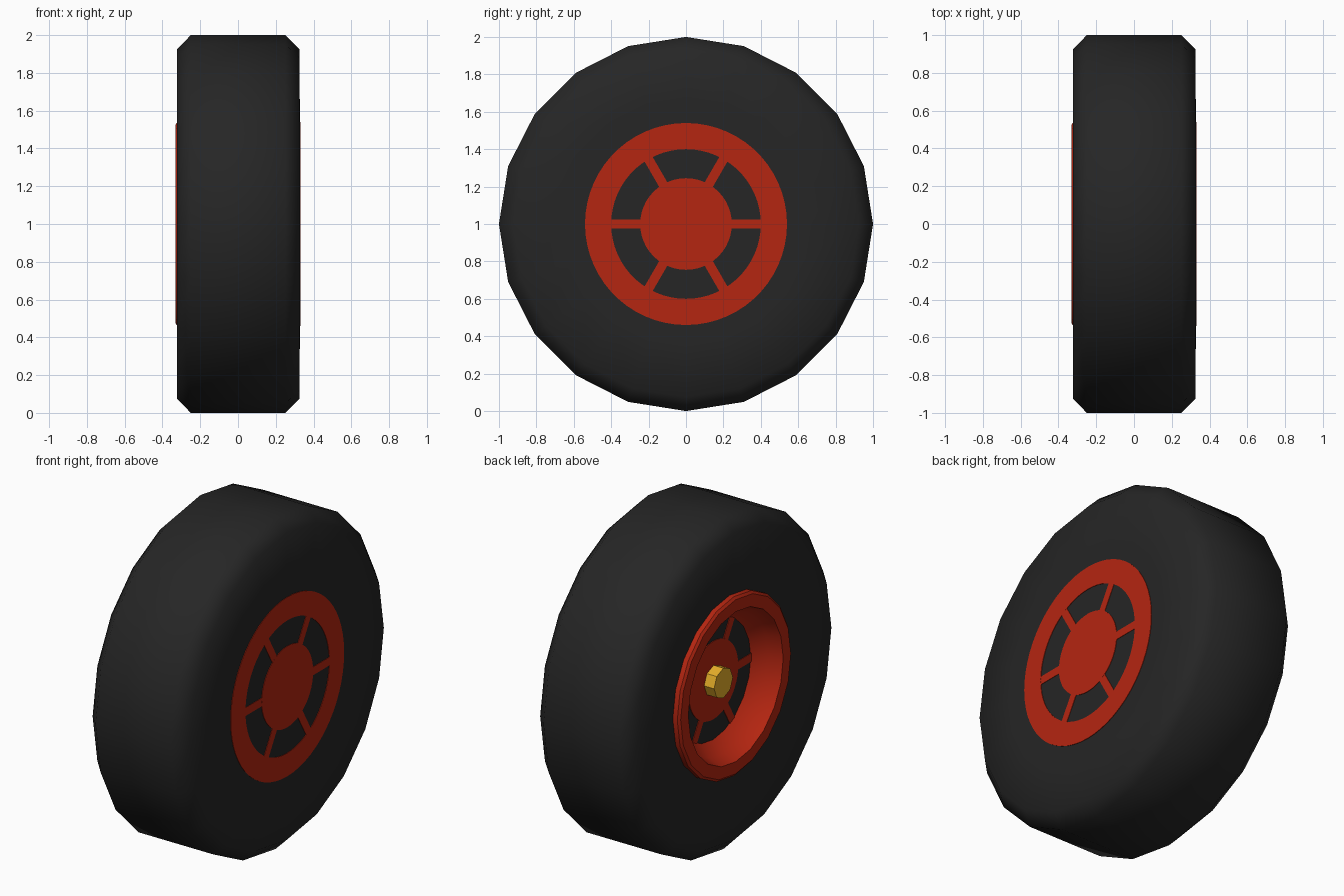
import bpy, bmesh, math
from mathutils import Matrix

if "Cube" in bpy.data.objects:
    bpy.data.objects.remove(bpy.data.objects["Cube"])

AXLE_Z = 1.0


def material(name, rgb):
    m = bpy.data.materials.new(name)
    m.diffuse_color = (*rgb, 1)
    m.use_nodes = True
    m.node_tree.nodes["Principled BSDF"].inputs["Base Color"].default_value = m.diffuse_color
    return m


RUBBER = material("black rubber", (0.019, 0.019, 0.019))
RED = material("red paint", (0.46, 0.019, 0.0055))
GOLD = material("gold metal", (0.78, 0.42, 0.022))


def finish(name, bm, mat, angle=None):
    bmesh.ops.remove_doubles(bm, verts=bm.verts, dist=1e-5)
    bmesh.ops.recalc_face_normals(bm, faces=bm.faces)
    me = bpy.data.meshes.new(name)
    bm.to_mesh(me)
    bm.free()
    me.materials.append(mat)
    ob = bpy.data.objects.new(name, me)
    ob.location.z = AXLE_Z
    bpy.context.collection.objects.link(ob)
    if angle:
        bpy.ops.object.select_all(action='DESELECT')
        ob.select_set(True)
        bpy.context.view_layer.objects.active = ob
        bpy.ops.object.shade_smooth_by_angle(angle=math.radians(angle))
    return ob


def lathe(bm, profile, sides, closed=False):
    """Spin (x, radius) points around the x axis."""
    n = len(profile)
    rings = []
    for x, r in profile:
        if r == 0:
            rings.append([bm.verts.new((x, 0, 0))] * sides)
        else:
            rings.append([bm.verts.new((x, r * math.cos(a), r * math.sin(a)))
                          for a in (2 * math.pi * i / sides for i in range(sides))])
    for k in range(n if closed else n - 1):
        a, b = rings[k], rings[(k + 1) % n]
        for i in range(sides):
            j = (i + 1) % sides
            bm.faces.new(list(dict.fromkeys((a[i], a[j], b[j], b[i]))))


def spokes(bm, x, thick, r0, r1, width):
    for i in range(6):
        m = (Matrix.Rotation(i * math.pi / 3, 4, 'X')
             @ Matrix.Translation((x, (r0 + r1) / 2, 0))
             @ Matrix.Diagonal((thick, r1 - r0, width, 1)))
        bmesh.ops.create_cube(bm, size=1, matrix=m)


# Tyre, solid on the outer side with a deep recess on the inner side
bm = bmesh.new()
lathe(bm, [(0.327, 0), (0.327, 0.65), (0.325, 0.925), (0.25, 1.0), (-0.25, 1.0),
           (-0.322, 0.925), (-0.29, 0.54), (-0.18, 0.535), (-0.18, 0)], 20)
finish("tyre", bm, RUBBER, 50)

# Rim lining the recess
bm = bmesh.new()
lathe(bm, [(-0.18, 0.54), (-0.32, 0.54), (-0.332, 0.525), (-0.332, 0.452),
           (-0.25, 0.425), (-0.18, 0.36)], 20, closed=True)
finish("rim", bm, RED, 30)

# Painted wheel face on the outer side: ring, hub disc, spokes
bm = bmesh.new()
lathe(bm, [(0.326, 0.40), (0.330, 0.40), (0.330, 0.54), (0.326, 0.54)], 60, closed=True)
lathe(bm, [(0.326, 0), (0.326, 0.245), (0.330, 0.245), (0.330, 0)], 48)
spokes(bm, 0.3277, 0.004, 0.235, 0.41, 0.05)
finish("outer_wheel_face", bm, RED)

# Painted hub and spokes at the bottom of the recess
bm = bmesh.new()
lathe(bm, [(-0.179, 0), (-0.179, 0.235), (-0.184, 0.235), (-0.184, 0)], 48)
spokes(bm, -0.1812, 0.005, 0.225, 0.375, 0.05)
finish("inner_spokes", bm, RED)

# Axle stub
bm = bmesh.new()
lathe(bm, [(-0.179, 0), (-0.179, 0.09), (-0.25, 0.09), (-0.25, 0)], 8)
finish("axle_stub", bm, GOLD)
